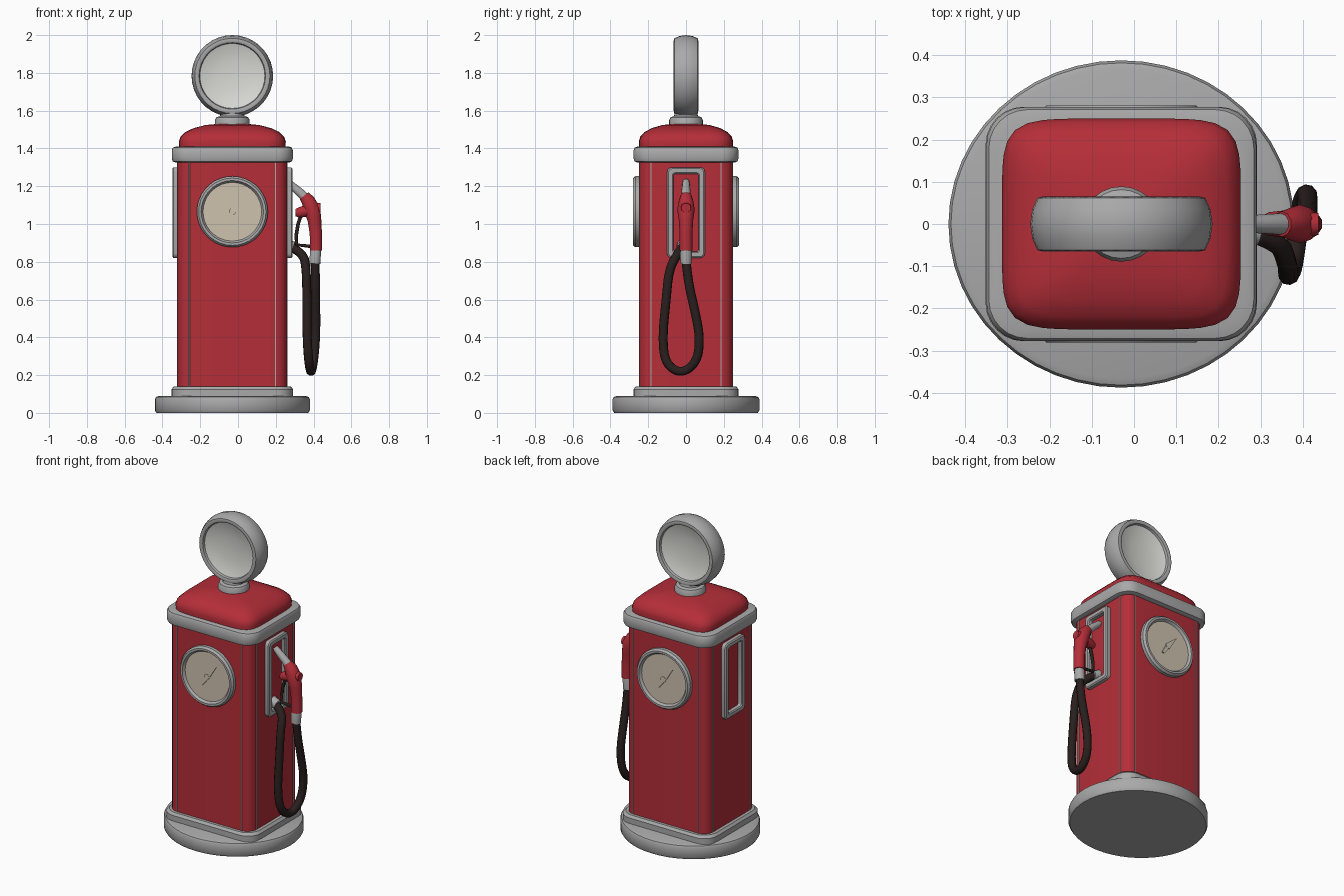
import bpy, bmesh, math
from mathutils import Vector

if "Cube" in bpy.data.objects:
    bpy.data.objects.remove(bpy.data.objects["Cube"])

CX = -0.03  # cabinet axis


def material(name, rgb):
    m = bpy.data.materials.new(name)
    m.diffuse_color = (*rgb, 1)
    m.use_nodes = True
    m.node_tree.nodes["Principled BSDF"].inputs["Base Color"].default_value = m.diffuse_color
    return m


RED = material("red paint", (0.46, 0.027, 0.04))
GREY = material("grey metal", (0.40, 0.40, 0.40))
WHITE = material("globe white", (0.70, 0.70, 0.67))
CREAM = material("dial cream", (0.62, 0.54, 0.43))
BLACK = material("hose black", (0.022, 0.014, 0.013))


def rounded(hx, hy, r, n=6):
    """Rounded rectangle outline."""
    pts = []
    for k, (sx, sy) in enumerate([(1, 1), (-1, 1), (-1, -1), (1, -1)]):
        for i in range(n + 1):
            a = math.pi / 2 * (k + i / n)
            pts.append((sx * (hx - r) + r * math.cos(a), sy * (hy - r) + r * math.sin(a)))
    return pts


def superellipse(hx, hy, e=2, n=48):
    pts = []
    for i in range(n):
        a = 2 * math.pi * i / n
        c, s = math.cos(a), math.sin(a)
        k = (abs(c) ** e + abs(s) ** e) ** (-1 / e)
        pts.append((hx * k * c, hy * k * s))
    return pts


def finish(ob, angle=35):
    bpy.ops.object.select_all(action='DESELECT')
    bpy.context.view_layer.objects.active = ob
    ob.select_set(True)
    bpy.ops.object.shade_smooth_by_angle(angle=math.radians(angle))
    return ob


def loft(name, rings, place, mats, closed=False, pick=None, angle=35):
    """Skin between (outline, level) rings; place maps (u, v, level) to space."""
    bm = bmesh.new()
    loops = [[bm.verts.new(place(u, v, lv)) for u, v in pts] for pts, lv in rings]
    pairs = list(zip(loops, loops[1:])) + ([(loops[-1], loops[0])] if closed else [])
    for j, (a, b) in enumerate(pairs):
        for i in range(len(a)):
            k = (i + 1) % len(a)
            f = bm.faces.new((a[i], a[k], b[k], b[i]))
            f.material_index = pick(j) if pick else 0
    if not closed:
        for loop, j in ((loops[0], 0), (loops[-1], len(pairs) - 1)):
            f = bm.faces.new(loop)
            f.material_index = pick(j) if pick else 0
    bmesh.ops.recalc_face_normals(bm, faces=bm.faces)
    me = bpy.data.meshes.new(name)
    bm.to_mesh(me)
    bm.free()
    for m in mats:
        me.materials.append(m)
    ob = bpy.data.objects.new(name, me)
    bpy.context.collection.objects.link(ob)
    return finish(ob, angle)


def upright(u, v, z):
    return (CX + u, v, z)


def tube(name, pts, radii, mat, smooth_path=False):
    cu = bpy.data.curves.new(name, 'CURVE')
    cu.dimensions = '3D'
    cu.bevel_depth = 1
    cu.bevel_resolution = 3
    cu.use_fill_caps = True
    cu.resolution_u = 6
    sp = cu.splines.new('NURBS' if smooth_path else 'POLY')
    sp.points.add(len(pts) - 1)
    for p, co, r in zip(sp.points, pts, radii):
        p.co = (*co, 1)
        p.radius = r
    if smooth_path:
        sp.order_u = 3
        sp.use_endpoint_u = True
    cu.materials.append(mat)
    ob = bpy.data.objects.new(name, cu)
    bpy.context.collection.objects.link(ob)
    bpy.ops.object.select_all(action='DESELECT')
    bpy.context.view_layer.objects.active = ob
    ob.select_set(True)
    bpy.ops.object.convert(target='MESH')
    return finish(bpy.context.object, 50)


# Round base and square plinth
loft("base_disc", [(superellipse(0.41 - d, 0.388 - d), z) for d, z in
                   [(0.008, 0), (0, 0.012), (0, 0.072), (0.006, 0.084), (0.022, 0.09)]], upright, [GREY])
loft("plinth", [(rounded(0.322 - d, 0.278 - d, 0.09), z) for d, z in
                [(0, 0.08), (0, 0.125), (0.012, 0.14)]], upright, [GREY])

# Cabinet and its corner seams
loft("cabinet", [(rounded(0.29, 0.248, 0.065), z) for z in (0.13, 1.35)], upright, [RED])
for sx in (1, -1):
    for sy in (1, -1):
        for n, (x, y) in enumerate([(0.228, 0.247), (0.289, 0.185)]):
            loft("corner_seam", [([(u + sx * x, v + sy * y) for u, v in rounded(0.003, 0.003, 0.001, 1)], z)
                                 for z in (0.135, 1.34)], upright, [GREY])

# Top trim band and domed roof
loft("trim_band", [(rounded(0.32 - d, 0.277 - d, 0.09), z) for d, z in
                   [(0.02, 1.325), (0.004, 1.332), (0, 1.345), (0, 1.392), (0.006, 1.405), (0.025, 1.411)]],
     upright, [GREY])
loft("roof", [(superellipse(0.283 * s, 0.25 * s, 6, 64), z) for s, z in
              [(0.99, 1.40), (1, 1.435), (0.97, 1.462), (0.88, 1.487), (0.72, 1.508),
               (0.5, 1.524), (0.2, 1.532)]], upright, [RED], angle=60)

# Globe neck
loft("globe_neck", [(superellipse(r, r * 0.97, n=24), z) for r, z in
                    [(0.092, 1.515), (0.092, 1.55), (0.084, 1.565), (0.065, 1.572), (0.06, 1.60)]],
     upright, [GREY])

# Round globe with a dished face on each side
half = [(0.02, 0.022), (0.08, 0.025), (0.135, 0.034), (0.172, 0.046), (0.176, 0.06), (0.186, 0.065),
        (0.199, 0.062), (0.211, 0.035)]
prof = [(r, -y) for r, y in half] + [(0.216, 0)] + [(r, y) for r, y in half[::-1]]
last = len(prof) - 2
loft("globe", [(superellipse(r, r, n=36), y) for r, y in prof],
     lambda u, v, y: (CX + u, y, 1.784 + v), [GREY, WHITE],
     pick=lambda j: 1 if j < 3 or j > last - 3 else 0, angle=40)

# Dials and needles, front and back
for side, s in (("front", -1), ("back", 1)):
    def facing(u, v, d, s=s):
        return (CX - s * u, s * d, 1.065 + v)
    loft(side + "_dial", [(superellipse(r, r, n=36), d) for r, d in
                          [(0.188, 0.24), (0.188, 0.268), (0.178, 0.281), (0.165, 0.281),
                           (0.158, 0.27), (0.155, 0.266), (0.02, 0.266)]],
         facing, [GREY, CREAM], pick=lambda j: 1 if j >= 5 else 0)
    needle = [(-0.045, -0.055), (-0.03, -0.06), (0.02, 0.0), (0.065, 0.075), (-0.005, 0.02)]
    loft(side + "_needle", [(needle, 0.264), (needle, 0.272)], facing, [CREAM])
    loft(side + "_needle_hub", [(superellipse(0.018, 0.018, n=12), d) for d in (0.264, 0.274)],
         facing, [CREAM])

# Side frames
for side, s in (("right", 1), ("left", -1)):
    loft(side + "_frame", [(rounded(0.1 - d, 0.24 - d, r, 3), x) for d, r, x in
                           [(0, 0.025, 0.28), (0, 0.025, 0.312), (0.007, 0.02, 0.318), (0.028, 0.015, 0.318),
                            (0.034, 0.012, 0.312), (0.034, 0.012, 0.28)]],
         lambda u, v, x, s=s: (CX + s * x, u, 1.06 + v), [GREY], closed=True)

# Nozzle: spout, grip, trigger and collar
tube("nozzle_spout", [(0.26, 0, 1.225), (0.295, 0, 1.195), (0.33, 0, 1.165), (0.375, 0, 1.12)],
     [0.018, 0.022, 0.024, 0.028], GREY)
tube("nozzle_grip", [(0.35, 0, 1.15), (0.37, 0, 1.125), (0.393, 0, 1.075), (0.405, 0, 1.02),
                     (0.412, 0, 0.95), (0.413, 0, 0.86)],
     [0.030, 0.038, 0.046, 0.038, 0.034, 0.034], RED)
tube("nozzle_shoulder", [(0.385, 0, 1.085), (0.438, 0, 1.085)], [0.034, 0.026], RED)
tube("nozzle_valve", [(0.305, 0, 1.06), (0.32, 0, 1.06), (0.39, 0, 1.075)], [0.02, 0.028, 0.036], RED)
tube("trigger_guard", [(0.335, 0, 1.05), (0.318, 0, 1.0), (0.308, 0, 0.94), (0.31, 0, 0.89), (0.4, 0, 0.88)],
     [0.01] * 5, BLACK)
tube("hose_collar", [(0.412, 0, 0.87), (0.410, 0, 0.85), (0.407, 0, 0.79)], [0.027, 0.031, 0.03], GREY)

# Hanging hose loop and wall fitting
hose = [(0.408, 0, 0.81), (0.41, 0.01, 0.70), (0.412, 0.045, 0.55), (0.412, 0.075, 0.40),
        (0.40, 0.06, 0.27), (0.387, -0.025, 0.205), (0.375, -0.11, 0.26), (0.365, -0.125, 0.40),
        (0.365, -0.105, 0.60), (0.362, -0.09, 0.76), (0.345, -0.04, 0.85), (0.265, -0.015, 0.885)]
tube("hose", hose, [0.024] * len(hose), BLACK, True)
tube("hose_fitting", [(0.25, -0.015, 0.89), (0.295, -0.02, 0.878)], [0.034, 0.03], GREY)
